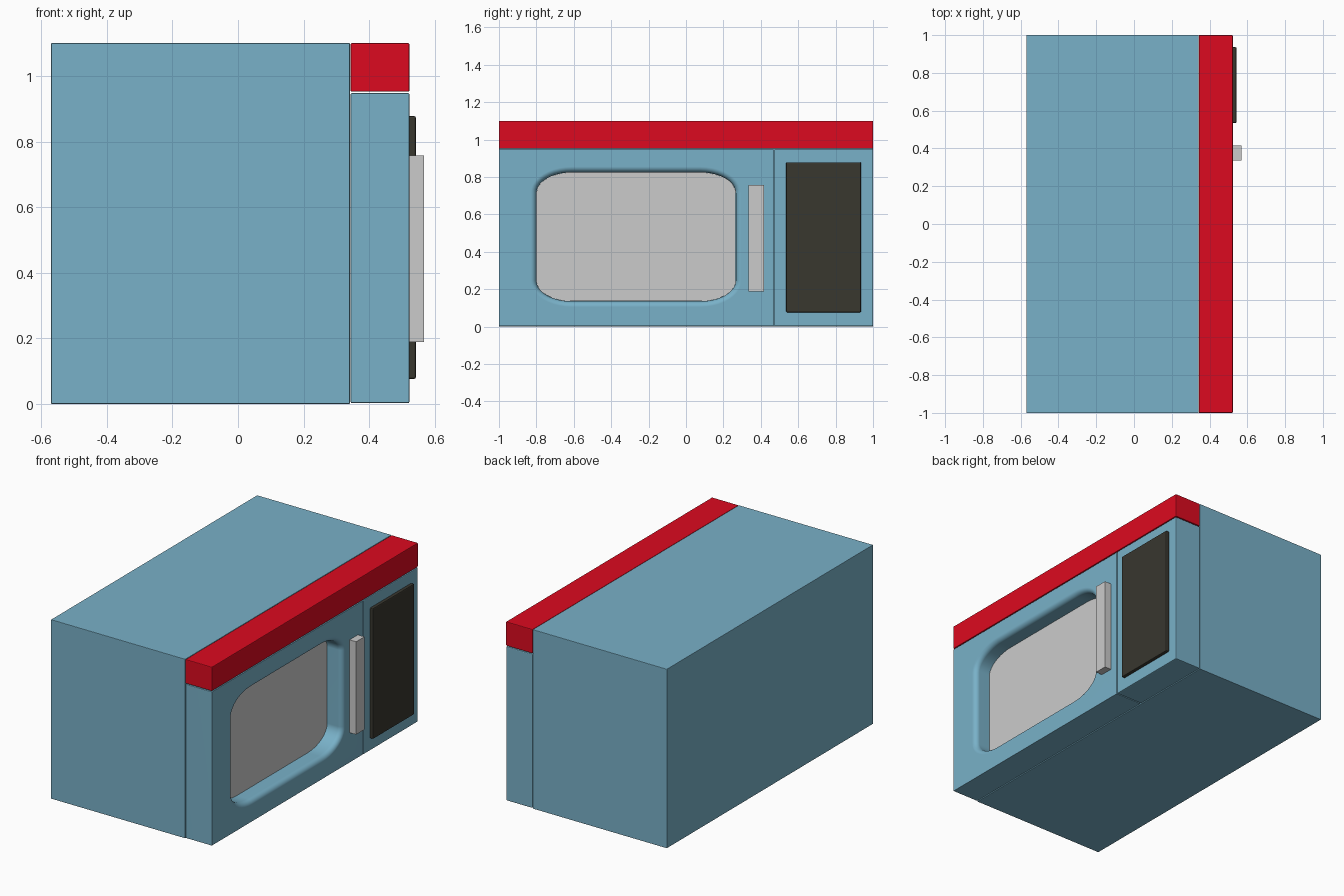
import bpy, bmesh, math

if "Cube" in bpy.data.objects:
    bpy.data.objects.remove(bpy.data.objects["Cube"])


def material(name, rgb):
    m = bpy.data.materials.new(name)
    m.diffuse_color = (*rgb, 1)
    m.use_nodes = True
    m.node_tree.nodes["Principled BSDF"].inputs["Base Color"].default_value = m.diffuse_color
    return m


blue = material("blue_enamel", (0.19, 0.44, 0.58))
red = material("red_trim", (0.72, 0.003, 0.014))
black = material("dark_panel", (0.04, 0.038, 0.028))


def make_object(name, bm, mat=None):
    bmesh.ops.recalc_face_normals(bm, faces=bm.faces)
    mesh = bpy.data.meshes.new(name)
    bm.to_mesh(mesh)
    bm.free()
    ob = bpy.data.objects.new(name, mesh)
    bpy.context.collection.objects.link(ob)
    if mat:
        mesh.materials.append(mat)
    return ob


def box(name, xs, ys, zs, mat=None, bevel=0.0):
    bm = bmesh.new()
    bmesh.ops.create_cube(bm, size=1)
    for v in bm.verts:
        v.co = [(r[0] + r[1]) / 2 + c * (r[1] - r[0]) for c, r in zip(v.co, (xs, ys, zs))]
    if bevel:
        bmesh.ops.bevel(bm, geom=bm.edges[:], offset=bevel, segments=2,
                        profile=0.5, affect='EDGES')
    return make_object(name, bm, mat)


def window_loft(name, sections, mat=None):
    """Loft rounded-rectangle rings given as (x position, outward offset)."""
    bm = bmesh.new()
    cy, cz, hy, hz, ry, rz, n = -0.267, 0.48, 0.533, 0.345, 0.19, 0.11, 10
    rings = []
    for x, off in sections:
        ring = []
        for q, (sy, sz) in enumerate(((1, 1), (-1, 1), (-1, -1), (1, -1))):
            for i in range(n + 1):
                a = math.pi / 2 * (q + i / n)
                ring.append(bm.verts.new((
                    x,
                    cy + sy * (hy - ry) + (ry + off) * math.cos(a),
                    cz + sz * (hz - rz) + (rz + off) * math.sin(a))))
        rings.append(ring)
    for a, b in zip(rings, rings[1:]):
        for i in range(len(a)):
            j = (i + 1) % len(a)
            bm.faces.new((a[i], a[j], b[j], b[i]))
    bm.faces.new(rings[0])
    bm.faces.new(rings[-1])
    return make_object(name, bm, mat)


# Main cabinet and front sections
BACK, FRONT = 0.343, 0.523
box("cabinet", (-0.57, 0.341), (-1, 1), (0, 1.1), blue, 0.002)
box("top_trim", (BACK, FRONT), (-1, 1), (0.952, 1.1), red, 0.004)
box("control_section", (BACK, FRONT), (0.472, 1), (0.002, 0.948), blue, 0.005)
door = box("door", (BACK, FRONT), (-1, 0.468), (0.002, 0.948), blue, 0.005)

# Window recess with a rounded rim, cut into the door
R = 0.03
rim = [(FRONT - R + R * math.sin(t), R - R * math.cos(t))
       for t in (math.pi / 2 * i / 6 for i in range(7))]
cutter = window_loft("window_cutter", [(0.41, 0)] + rim + [(0.6, R)])
cutter.hide_render = True
cut = door.modifiers.new("window", 'BOOLEAN')
cut.object = cutter
cut.solver = 'EXACT'
bpy.context.view_layer.objects.active = door
door.select_set(True)
bpy.ops.object.modifier_apply(modifier=cut.name)
bpy.data.objects.remove(cutter)
bpy.ops.object.shade_smooth_by_angle(angle=math.radians(30))
door.modifiers.new("normals", 'WEIGHTED_NORMAL').keep_sharp = True

# Window pane, handle and control panel
window_loft("window_pane", [(0.405, -0.0005), (0.42, -0.0005)])
box("door_handle", (FRONT - 0.005, 0.568), (0.335, 0.416), (0.188, 0.758))
box("control_panel", (FRONT - 0.005, 0.543), (0.535, 0.936), (0.076, 0.878), black, 0.006)
